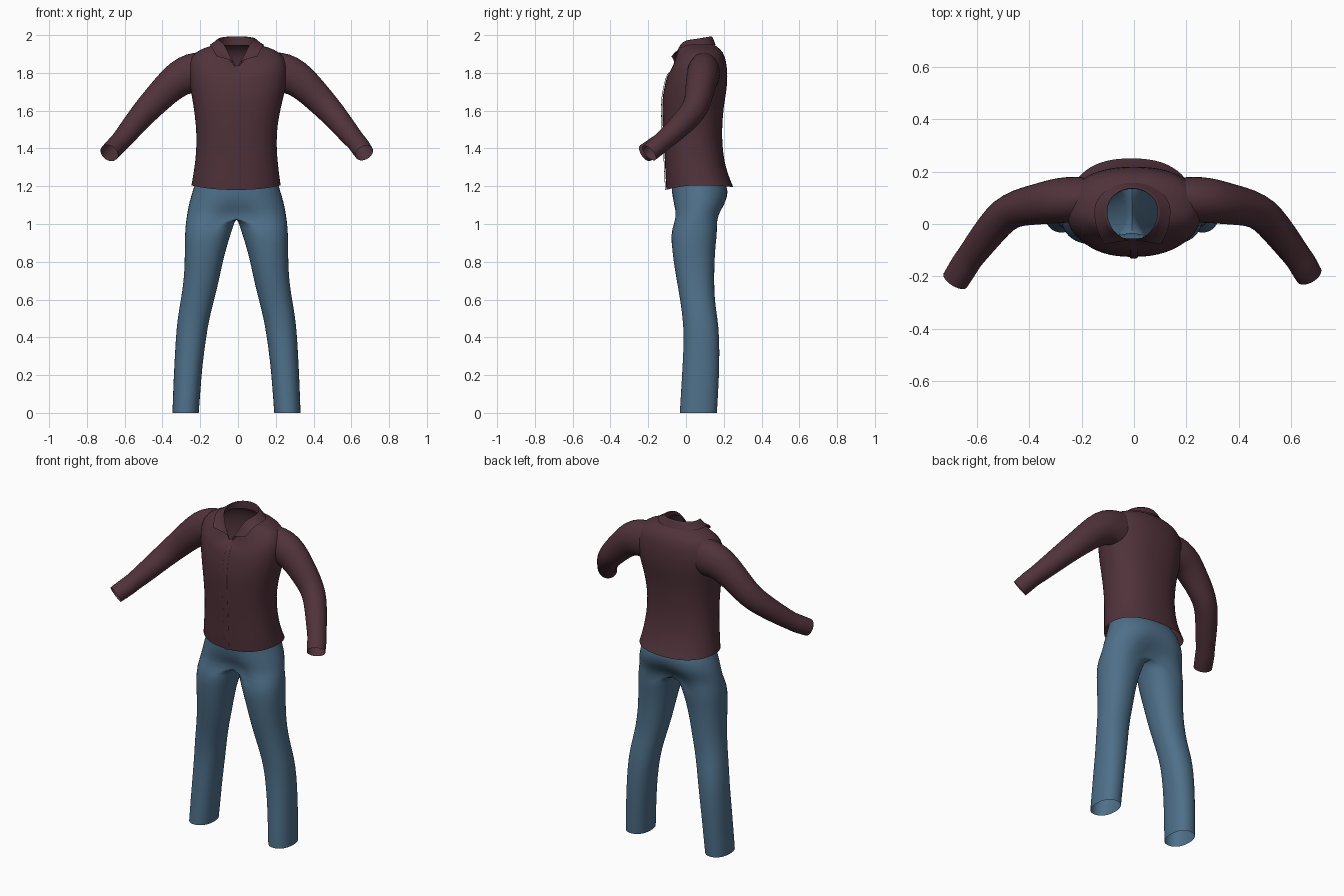
import bpy, bmesh, math
from mathutils import Vector

if "Cube" in bpy.data.objects:
    bpy.data.objects.remove(bpy.data.objects["Cube"])


def material(name, rgb):
    m = bpy.data.materials.new(name)
    m.diffuse_color = (*rgb, 1)
    m.use_nodes = True
    m.node_tree.nodes["Principled BSDF"].inputs["Base Color"].default_value = m.diffuse_color
    return m


MAROON = material("maroon cloth", (0.080, 0.032, 0.043))
DENIM = material("blue denim", (0.076, 0.160, 0.250))


def loft(name, rings, mat, closed=True, skip=None, bm=None, finish=True):
    """Bridge consecutive point rings into an open shell."""
    bm = bm or bmesh.new()
    rows = [[bm.verts.new(p) for p in r] for r in rings]
    n = len(rows[0])
    for j in range(len(rows) - 1):
        for i in range(n if closed else n - 1):
            if skip and skip(j, i):
                continue
            k = (i + 1) % n
            bm.faces.new((rows[j][i], rows[j][k], rows[j + 1][k], rows[j + 1][i]))
    return make(name, bm, mat) if finish else bm


def make(name, bm, mat):
    bmesh.ops.delete(bm, geom=[v for v in bm.verts if not v.link_faces], context='VERTS')
    bmesh.ops.remove_doubles(bm, verts=bm.verts[:], dist=0.0005)
    bmesh.ops.recalc_face_normals(bm, faces=bm.faces[:])
    me = bpy.data.meshes.new(name)
    bm.to_mesh(me)
    bm.free()
    me.materials.append(mat)
    ob = bpy.data.objects.new(name, me)
    bpy.context.collection.objects.link(ob)
    sub = ob.modifiers.new("smooth", 'SUBSURF')
    sub.levels = sub.render_levels = 1
    sub.boundary_smooth = 'PRESERVE_CORNERS'
    bpy.ops.object.select_all(action='DESELECT')
    ob.select_set(True)
    bpy.context.view_layer.objects.active = ob
    bpy.ops.object.shade_smooth_by_angle(angle=math.radians(50))
    return ob


def power(v, e):
    return math.copysign(abs(v) ** e, v)


# Shirt body: z, centre x, half width, front y, back y, front dz, back dz, dz power
BODY = [
    (1.205, -0.010, 0.238, -0.105, 0.252, -0.025, -0.01, 2),
    (1.24, -0.010, 0.232, -0.108, 0.232, -0.02, 0, 2),
    (1.32, -0.008, 0.220, -0.112, 0.205, 0, 0, 2),
    (1.42, -0.008, 0.212, -0.118, 0.192, 0, 0, 2),
    (1.52, -0.007, 0.216, -0.125, 0.192, 0, 0, 2),
    (1.62, -0.004, 0.232, -0.128, 0.200, 0, 0, 2),
    (1.70, 0, 0.250, -0.124, 0.215, -0.02, 0, 2),
    (1.78, 0, 0.262, -0.116, 0.222, -0.06, 0, 2),
    (1.86, 0, 0.262, -0.107, 0.215, -0.10, 0, 2),
    (1.91, -0.003, 0.228, -0.097, 0.198, -0.12, 0, 2),
    (1.936, -0.005, 0.168, -0.082, 0.170, -0.13, 0, 2),
    (1.95, -0.006, 0.110, -0.057, 0.135, -0.12, 0.01, 8),
]


def body_ring(z, cx, w, yf, yb, df, db, k, n=28):
    pts = []
    for i in range(n):
        a = 2 * math.pi * i / n
        c, s = math.cos(a), math.sin(a)
        pts.append((cx + w * power(c, 0.85), (yf + yb) / 2 + (yb - yf) / 2 * power(s, 0.9),
                    z + (df if s < 0 else db) * abs(s) ** k))
    return pts


loft("shirt_body", [body_ring(*r) for r in BODY], MAROON)

# Button placket: thin strip down the chest
strip = []
for z, cx, w, yf, yb, df, db, k in BODY[:-1]:
    strip.append([(x, yf - d, z + df) for x, d in ((-0.016, 0.002), (-0.014, 0.005), (0.012, 0.005), (0.014, 0.002))])
loft("placket", strip, MAROON, closed=False)

# Collar: stand, folded top edge and pointed fall
stand, top, fold, fall = [], [], [], []
for i in range(25):
    t = i / 24
    a = math.radians(-84 + 348 * t)
    c, s = math.cos(a), math.sin(a)
    f = max(0, -s)
    y = 0.05 + s * (0.085 if s > 0 else 0.112)
    stand.append((-0.006 + 0.100 * c, y, 1.945 - 0.12 * f ** 8))
    zt = 1.982 + 0.016 * s - 0.115 * f ** 6
    top.append((-0.006 + 0.095 * c, y, zt))
    b = math.radians(-42 + 264 * t)
    cb, sb = math.cos(b), math.sin(b)
    g = max(0, -sb) / 0.67
    out = Vector((-0.006 + 0.146 * cb, 0.05 + sb * (0.108 if sb > 0 else 0.19), 1.948 - 0.06 * g ** 3))
    p = Vector(top[-1])
    fold.append(p.lerp(out, 0.2) + Vector((0, 0, 0.006)))
    fall.append(out)
loft("collar", [stand, top, fold, fall], MAROON, closed=False)

# Sleeves: path point, horizontal radius, vertical radius
SLEEVE = [
    ((0.19, 0.095, 1.800), 0.085, 0.112),
    ((0.25, 0.093, 1.798), 0.090, 0.110),
    ((0.31, 0.087, 1.775), 0.086, 0.098),
    ((0.38, 0.073, 1.712), 0.078, 0.084),
    ((0.44, 0.063, 1.650), 0.072, 0.078),
    ((0.495, 0.038, 1.592), 0.068, 0.072),
    ((0.545, -0.020, 1.532), 0.064, 0.064),
    ((0.595, -0.085, 1.470), 0.058, 0.057),
    ((0.632, -0.135, 1.428), 0.053, 0.051),
    ((0.638, -0.143, 1.421), 0.056, 0.054),
    ((0.675, -0.205, 1.376), 0.053, 0.050),
]


def sleeve_rings(side, n=18):
    path = [Vector((p[0] * side, p[1], p[2])) for p, _, _ in SLEEVE]
    path[-1] += Vector((-0.007, -0.010 if side < 0 else 0.010, 0))
    rings = []
    for i, (_, ru, rv) in enumerate(SLEEVE):
        t = (path[min(i + 1, len(path) - 1)] - path[max(i - 1, 0)]).normalized()
        u = t.cross(Vector((0, 0, 1))).normalized()
        v = u.cross(t)
        rings.append([path[i] + u * ru * math.cos(2 * math.pi * k / n) + v * rv * math.sin(2 * math.pi * k / n)
                      for k in range(n)])
    return rings


for side, label in ((-1, "right"), (1, "left")):
    loft(label + "_sleeve", sleeve_rings(side), MAROON)

# Trousers: hip half-rings (z, width, front y, back y, pinch at the centre seam)
HIPS = [
    (1.27, 0.205, -0.070, 0.175, 0.0),
    (1.20, 0.226, -0.080, 0.225, 0.0),
    (1.14, 0.246, -0.084, 0.232, 0.08),
    (1.09, 0.258, -0.084, 0.220, 0.22),
    (1.045, 0.266, -0.083, 0.200, 0.50),
]
# Leg rings (z, inner x, outer x, front y, back y)
LEGS = [
    (0.98, 0.018, 0.273, -0.083, 0.172),
    (0.90, 0.045, 0.275, -0.078, 0.158),
    (0.80, 0.072, 0.275, -0.067, 0.152),
    (0.70, 0.092, 0.280, -0.050, 0.150),
    (0.60, 0.117, 0.295, -0.032, 0.152),
    (0.50, 0.143, 0.313, -0.018, 0.168),
    (0.40, 0.160, 0.322, -0.012, 0.178),
    (0.25, 0.180, 0.330, -0.019, 0.178),
    (0.12, 0.190, 0.336, -0.027, 0.172),
    (0.0, 0.199, 0.340, -0.034, 0.165),
]
HALF, MID = 10, -0.008


def trouser_rings(side):
    rings = []
    for z, w, yf, yb, pinch in HIPS:
        ym, hy = (yf + yb) / 2, (yb - yf) / 2
        r = []
        for i in range(2 * HALF):
            a = math.pi * i / HALF - math.pi / 2
            c, s = math.cos(a), math.sin(a)
            if i in (0, HALF) or i > HALF:
                r.append((MID, ym + hy * s * (1 - pinch), z))
            else:
                r.append((MID + side * w * c ** 0.85, ym + hy * s * (1 - pinch * (1 - c) ** 3), z))
        rings.append(r)
    for z, xi, xo, yf, yb in LEGS:
        r = []
        for i in range(2 * HALF):
            a = math.pi * i / HALF - math.pi / 2
            r.append((MID + side * ((xi + xo) / 2 + (xo - xi) / 2 * power(math.cos(a), 0.9)),
                      (yf + yb) / 2 + (yb - yf) / 2 * power(math.sin(a), 0.9), z))
        rings.append(r)
    return rings


bm = bmesh.new()
for side in (-1, 1):
    loft("", trouser_rings(side), DENIM, bm=bm, finish=False,
         skip=lambda j, i: j < len(HIPS) - 1 and i >= HALF)
make("trousers", bm, DENIM)
